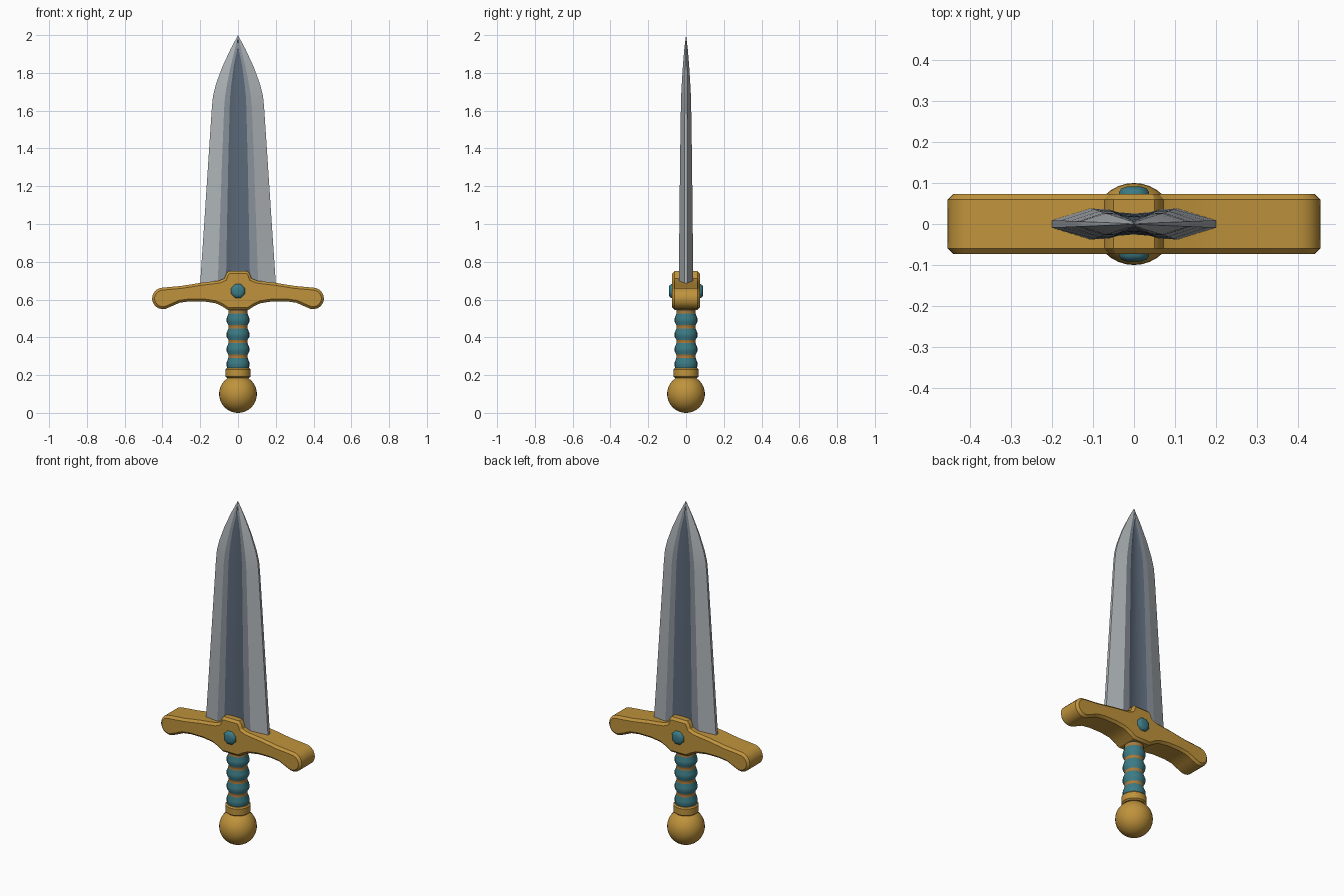
import bpy, bmesh, math
from mathutils import Matrix

if "Cube" in bpy.data.objects:
    bpy.data.objects.remove(bpy.data.objects["Cube"])


def material(name, rgb):
    m = bpy.data.materials.new(name)
    m.diffuse_color = (*rgb, 1)
    m.use_nodes = True
    m.node_tree.nodes["Principled BSDF"].inputs["Base Color"].default_value = m.diffuse_color
    return m


gold = material("gold", (0.52, 0.29, 0.045))
teal = material("teal", (0.045, 0.20, 0.235))
copper = material("copper_band", (0.40, 0.19, 0.04))
steel_light = material("steel_light", (0.42, 0.45, 0.47))
steel_mid = material("steel_mid", (0.25, 0.28, 0.32))
steel_dark = material("steel_dark", (0.105, 0.14, 0.19))


def finish(bm, name, mats, angle=30):
    bmesh.ops.recalc_face_normals(bm, faces=bm.faces)
    me = bpy.data.meshes.new(name)
    bm.to_mesh(me)
    bm.free()
    for m in mats:
        me.materials.append(m)
    ob = bpy.data.objects.new(name, me)
    bpy.context.collection.objects.link(ob)
    bpy.ops.object.select_all(action='DESELECT')
    bpy.context.view_layer.objects.active = ob
    ob.select_set(True)
    bpy.ops.object.shade_smooth_by_angle(angle=math.radians(angle))
    return ob


def lathe(name, profile, mats, segments=32, index_rule=None):
    """Revolve (radius, z) points about the z axis."""
    bm = bmesh.new()
    rings = [[bm.verts.new((r * math.cos(2 * math.pi * i / segments),
                            r * math.sin(2 * math.pi * i / segments), z))
              for i in range(segments)] for r, z in profile]
    for a, b in zip(rings, rings[1:]):
        for i in range(segments):
            j = (i + 1) % segments
            f = bm.faces.new((a[i], a[j], b[j], b[i]))
            if index_rule:
                f.material_index = index_rule(f.calc_center_median().z)
    bm.faces.new(rings[0])
    bm.faces.new(rings[-1])
    return finish(bm, name, mats)


# Blade: stacked cross-sections with a bevelled edge, a ridge and a fuller
# z, edge half width, ridge, fuller, thickness factor
levels = [(0.66, 0.202, 0.108, 0.064, 1.0), (1.00, 0.179, 0.096, 0.058, 0.93),
          (1.35, 0.156, 0.084, 0.051, 0.83), (1.62, 0.138, 0.073, 0.044, 0.72),
          (1.68, 0.132, 0.068, 0.041, 0.68), (1.74, 0.117, 0.058, 0.035, 0.6),
          (1.83, 0.084, 0.040, 0.023, 0.45), (1.925, 0.040, 0.017, 0.004, 0.25)]
bm = bmesh.new()
rings = []
for z, w, r, f, t in levels:
    half = [(w, 0.009), (r, 0.038), (f, 0.036), (f * 0.6, 0.029), (0, 0.026)]
    front = half + [(-x, y) for x, y in half[-2::-1]]
    section = front + [(x, -y) for x, y in reversed(front)]
    rings.append([bm.verts.new((x, y * t, z)) for x, y in section])
n = len(rings[0])
strip = [0, 1, 2, 2, 2, 2, 1, 0, 0]  # colour bands across each side
tip = bm.verts.new((0, 0, 2.0))
for k in range(len(rings)):
    for i in range(n):
        j = (i + 1) % n
        a = rings[k]
        if k + 1 < len(rings):
            face = bm.faces.new((a[i], a[j], rings[k + 1][j], rings[k + 1][i]))
            face.material_index = strip[i % 9]
        else:
            face = bm.faces.new((a[i], a[j], tip))
            face.material_index = min(strip[i % 9], 1)
bm.faces.new(rings[0])
finish(bm, "blade", [steel_light, steel_mid, steel_dark], 12)

# Crossguard: mirrored outline, extruded through y and bevelled
right = [(0.05, 0.75), (0.062, 0.738), (0.072, 0.712), (0.10, 0.70), (0.20, 0.688),
         (0.30, 0.672), (0.39, 0.664)]
right += [(0.398 + 0.057 * math.cos(math.radians(a)), 0.606 + 0.057 * math.sin(math.radians(a)))
          for a in range(75, -106, -20)]
right += [(0.345, 0.567), (0.31, 0.583), (0.26, 0.59), (0.18, 0.59),
          (0.12, 0.581), (0.085, 0.565), (0.055, 0.545)]
outline = right + [(-x, z) for x, z in reversed(right)]
bm = bmesh.new()
face = bm.faces.new([bm.verts.new((x, -0.073, z)) for x, z in outline])
ext = bmesh.ops.extrude_face_region(bm, geom=[face])
bmesh.ops.translate(bm, vec=(0, 0.146, 0),
                    verts=[v for v in ext["geom"] if isinstance(v, bmesh.types.BMVert)])
rims = [e for e in bm.edges if abs(e.verts[0].co.y - e.verts[1].co.y) < 1e-5]
bmesh.ops.bevel(bm, geom=rims, offset=0.013, segments=1, affect='EDGES')
finish(bm, "crossguard", [gold], 30)

# Gems: faceted domes on both sides of the guard
for side, name in ((-1, "front_gem"), (1, "back_gem")):
    bm = bmesh.new()
    rings = []
    for r, y in ((0.04, 0.06), (0.04, 0.078), (0.033, 0.087), (0.02, 0.091)):
        rings.append([bm.verts.new((r * math.cos(math.pi * (i + .5) / 4), side * y,
                                    0.645 + r * math.sin(math.pi * (i + .5) / 4)))
                      for i in range(8)])
    for a, b in zip(rings, rings[1:]):
        for i in range(8):
            bm.faces.new((a[i], a[(i + 1) % 8], b[(i + 1) % 8], b[i]))
    bm.faces.new(rings[0])
    bm.faces.new(rings[-1])
    finish(bm, name, [teal], 50)

# Grip: bulging wraps with thin bands in the grooves
grooves = [0.30, 0.378, 0.456, 0.534]
profile = [(0.05, 0.22)]
for g in grooves:
    profile += [(0.060, g - 0.053), (0.060, g - 0.032), (0.051, g - 0.009), (0.051, g + 0.009)]
profile.append((0.055, 0.56))
lathe("grip", profile, [teal, copper], 24,
      lambda z: int(any(abs(z - g) < 0.008 for g in grooves)))

# Pommel collar and ball
lathe("pommel_collar", [(0.058, 0.185), (0.067, 0.192), (0.067, 0.230), (0.060, 0.237)], [gold])
bm = bmesh.new()
bmesh.ops.create_uvsphere(bm, u_segments=32, v_segments=20, radius=0.1,
                          matrix=Matrix.Translation((0, 0, 0.1)))
finish(bm, "pommel_ball", [gold], 60)
